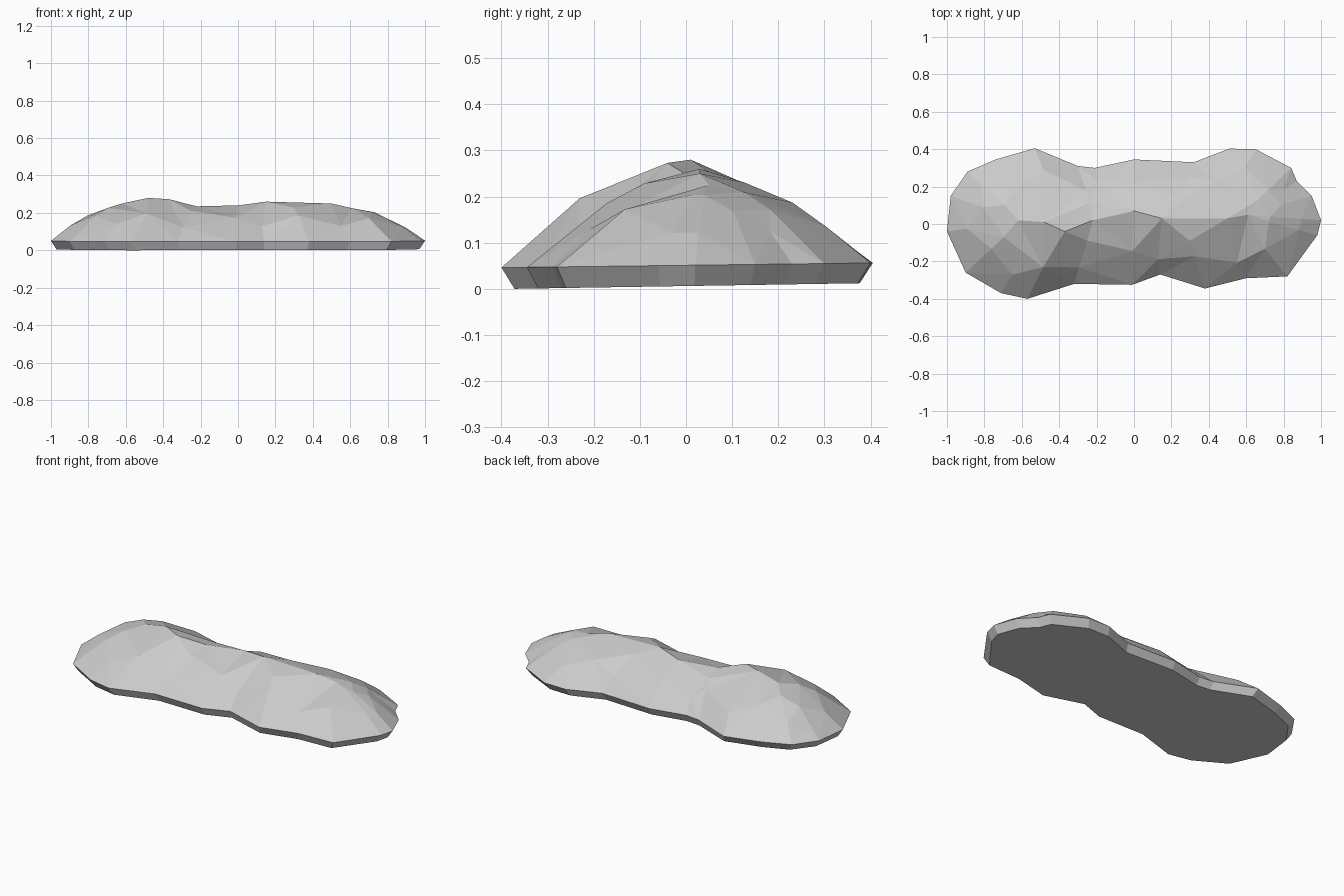
import bpy, bmesh
from mathutils import Vector
from mathutils.geometry import delaunay_2d_cdt

if "Cube" in bpy.data.objects:
    bpy.data.objects.remove(bpy.data.objects["Cube"])

# Plan outline of the rock at its widest level, counter-clockwise
outline = [(1, .02), (.95, .15), (.87, .23), (.84, .30), (.65, .40), (.51, .403),
           (.32, .33), (0, .345), (-.21, .30), (-.30, .31), (-.53, .405), (-.74, .345),
           (-.89, .28), (-.98, .15), (-1, -.04), (-.90, -.26), (-.71, -.37), (-.57, -.40),
           (-.32, -.32), (-.01, -.325), (.14, -.27), (.38, -.345), (.60, -.29),
           (.82, -.28), (.98, -.06)]
# Crest line of the rock (x, y, z)
spine = [(-.62, .02, .25), (-.48, .01, .28), (-.37, -.04, .273), (-.22, .02, .235),
         (.0, .07, .24), (.15, .03, .26), (.50, .03, .25), (.61, .05, .225)]
# Cross-section of the dome: fraction inwards -> fraction of crest height
dome = [(0, 0), (.2, .32), (.42, .62), (.67, .86), (.85, .96), (1, 1)]


def lerp_table(table, x, col=1):
    for a, b in zip(table, table[1:]):
        if x <= b[0]:
            f = max(0, (x - a[0]) / (b[0] - a[0]))
            return a[col] + (b[col] - a[col]) * f
    return table[-1][col]


def rim_z(y):
    return .051 + .0125 * y


def dome_point(p, t):
    """Point a fraction t of the way from the rim to the crest."""
    sx = max(-.6, min(.6, p[0] * .68))
    s = Vector((sx, lerp_table(spine, sx, 1), 0))
    q = Vector((p[0], p[1], 0)).lerp(s, t)
    z0 = rim_z(p[1])
    q.z = z0 + (lerp_table(spine, sx, 2) - z0) * lerp_table(dome, t)
    return q


# Top surface: rim, two irregular rings and the crest, triangulated
n = len(outline)
pts = [Vector((x, y, rim_z(y))) for x, y in outline]
pts += [dome_point(p, (.26, .46)[i % 2]) for i, p in enumerate(outline)]
pts += [dome_point(p, .68) for p in outline[::3]]
first = len(pts)
pts += [Vector(s) for s in spine]
crest = [(i, i + 1) for i in range(first, len(pts) - 1)]
co, _, faces, orig, _, _ = delaunay_2d_cdt([p.xy for p in pts], crest,
                                           [list(range(n))], 1, 1e-5)

bm = bmesh.new()
top = []
for c, o in zip(co, orig):
    z = pts[o[0]].z if o else lerp_table(spine, c.x, 2)
    top.append(bm.verts.new((c.x, c.y, z)))
for f in faces:
    bm.faces.new([top[i] for i in f])

# Undercut side band and flat underside
lookup = {o: i for i, lst in enumerate(orig) for o in lst}
rim = [top[lookup[i]] for i in range(n)]
base = [bm.verts.new((x * .97, y * .93, max(0, .006 + .015 * y))) for x, y in outline]
for i in range(n):
    j = (i + 1) % n
    bm.faces.new((base[i], base[j], rim[j], rim[i]))
bm.faces.new(base[::-1])
bmesh.ops.recalc_face_normals(bm, faces=bm.faces)

mesh = bpy.data.meshes.new("flat_rock")
bm.to_mesh(mesh)
bm.free()
rock = bpy.data.objects.new("flat_rock", mesh)
bpy.context.collection.objects.link(rock)
